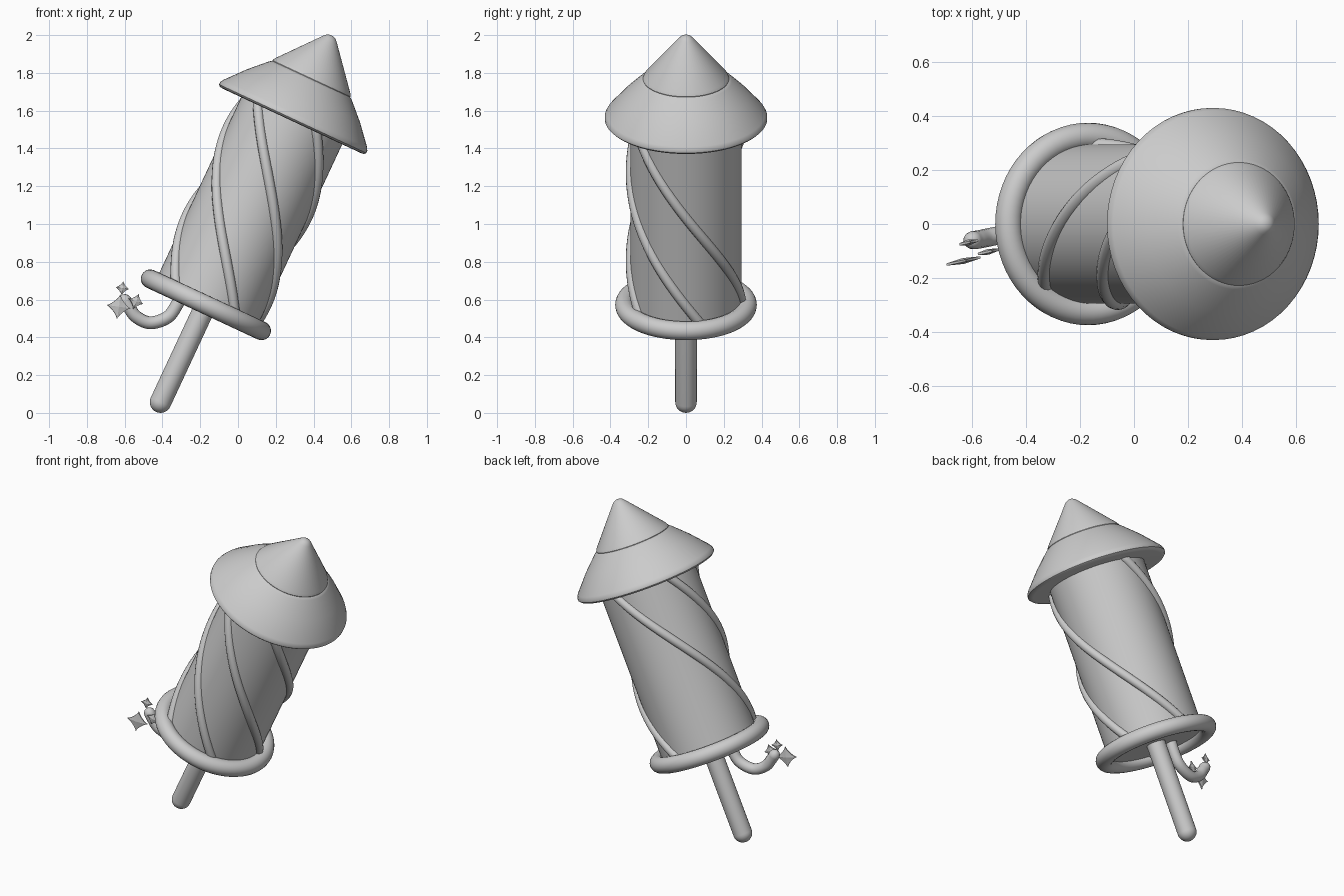
import bpy, bmesh
from math import sin, cos, pi, radians
from mathutils import Matrix, Vector

if "Cube" in bpy.data.objects:
    bpy.data.objects.remove(bpy.data.objects["Cube"])

# Tilted rocket frame: local z is the rocket axis, origin at the base ring
TILT = Matrix.Translation((-0.17, 0, 0.572)) @ Matrix.Rotation(radians(25), 4, 'Y')


def finish(obj, angle=40):
    bpy.ops.object.select_all(action='DESELECT')
    obj.select_set(True)
    bpy.context.view_layer.objects.active = obj
    bpy.ops.object.shade_smooth_by_angle(angle=radians(angle))
    return obj


def mesh_object(name, bm, matrix):
    bmesh.ops.recalc_face_normals(bm, faces=bm.faces)
    me = bpy.data.meshes.new(name)
    bm.to_mesh(me)
    bm.free()
    obj = bpy.data.objects.new(name, me)
    bpy.context.collection.objects.link(obj)
    obj.matrix_world = matrix
    return finish(obj)


def lathe(name, profile, segs=64):
    """Spin a (radius, height) profile around the rocket axis."""
    bm = bmesh.new()
    verts = [bm.verts.new((r, 0, h)) for r, h in profile]
    edges = [bm.edges.new(p) for p in zip(verts, verts[1:])]
    bmesh.ops.spin(bm, geom=verts + edges, cent=(0, 0, 0), axis=(0, 0, 1),
                   angle=2 * pi, steps=segs, use_merge=True)
    bmesh.ops.remove_doubles(bm, verts=bm.verts, dist=1e-5)
    return mesh_object(name, bm, TILT)


def tube(name, points, radius, matrix, order=4):
    """Round tube along a path with rounded ends."""
    pts = [Vector(p) for p in points]
    for end, inner in ((0, 1), (-1, -2)):
        d = (pts[end] - pts[inner]).normalized() * radius
        tip = [(pts[end] + d * sin(a), cos(a)) for a in (0.5, 1.0, 1.35, 1.55)]
        if end == 0:
            head = tip[::-1]
        else:
            tail = tip
    path = head + [(p, 1) for p in pts] + tail
    cu = bpy.data.curves.new(name, 'CURVE')
    cu.dimensions = '3D'
    cu.bevel_depth = radius
    cu.bevel_resolution = 4
    cu.use_fill_caps = True
    sp = cu.splines.new('POLY')
    sp.points.add(len(path) - 1)
    for q, (p, r) in zip(sp.points, path):
        q.co = (*p, 1)
        q.radius = max(r, 0.03)
    obj = bpy.data.objects.new(name, cu)
    bpy.context.collection.objects.link(obj)
    obj.matrix_world = matrix
    finish_target = obj
    bpy.ops.object.select_all(action='DESELECT')
    obj.select_set(True)
    bpy.context.view_layer.objects.active = obj
    bpy.ops.object.convert(target='MESH')
    return finish(bpy.context.view_layer.objects.active, 60)


def smooth_path(ctrl, n=8):
    """Catmull-Rom interpolation through the control points."""
    c = [Vector(p) for p in ctrl]
    c = [2 * c[0] - c[1]] + c + [2 * c[-1] - c[-2]]
    out = []
    for a, b, d, e in zip(c, c[1:], c[2:], c[3:]):
        for i in range(n):
            t = i / n
            out.append(0.5 * (2 * b + (d - a) * t + (2 * a - 5 * b + 4 * d - e) * t ** 2
                              + (3 * b - a - 3 * d + e) * t ** 3))
    return out + [c[-2]]


def sparkle(name, loc, size, roll):
    """Thin four-pointed star with concave sides, facing the front."""
    bm = bmesh.new()
    outline = []
    for i in range(32):
        a = 2 * pi * i / 32
        c, s = cos(a), sin(a)
        outline.append((size * abs(c) ** 2.6 * (1 if c > 0 else -1),
                        size * abs(s) ** 2.6 * (1 if s > 0 else -1)))
    front = [bm.verts.new((x, -0.004, z)) for x, z in outline]
    back = [bm.verts.new((x, 0.004, z)) for x, z in outline]
    mid = [bm.verts.new((0, y, 0)) for y in (-0.011, 0.011)]
    for i in range(32):
        j = (i + 1) % 32
        bm.faces.new((front[i], front[j], mid[0]))
        bm.faces.new((back[j], back[i], mid[1]))
        bm.faces.new((front[j], front[i], back[i], back[j]))
    rot = Matrix.Rotation(radians(12), 4, 'Z') @ Matrix.Rotation(radians(roll), 4, 'Y')
    return mesh_object(name, bm, Matrix.Translation(loc) @ rot)


# Main body
lathe("body", [(0, 0), (0.295, 0), (0.295, 1.09), (0, 1.09)])

# Two-tier nose
lathe("lower_nose_cone", [(0, 1.075), (0.40, 1.075), (0.42, 1.077), (0.43, 1.087), (0.43, 1.1),
                          (0.42, 1.118), (0.33, 1.222), (0.243, 1.308), (0.23, 1.318),
                          (0.21, 1.322), (0, 1.322)])
lathe("upper_nose_cone", [(0, 1.30), (0.21, 1.30), (0.224, 1.308), (0.228, 1.322), (0.22, 1.338),
                          (0.04, 1.553), (0.028, 1.565), (0.015, 1.572), (0, 1.574)])

# Ring around the base
bpy.ops.mesh.primitive_torus_add(major_radius=0.325, minor_radius=0.05,
                                 major_segments=64, minor_segments=20)
ring = bpy.context.object
ring.name = "base_ring"
ring.matrix_world = TILT
finish(ring)

# Guide stick with rounded end
R = 0.057
lathe("stick", [(0, 0.05), (R, 0.05)]
      + [(R * cos(i * pi / 16), -0.568 - R * sin(i * pi / 16)) for i in range(8)]
      + [(0, -0.568 - R)], 32)

# Four spiral ribs, leaving one gap at the back
for k, start in enumerate((-50, 22, 94, 166)):
    path = []
    for i in range(41):
        h = 0.01 + 1.08 * i / 40
        a = radians(start + 14 - 140 * h)
        path.append((0.292 * sin(a), -0.292 * cos(a), h))
    tube(f"spiral_rib_{k + 1}", path, 0.027, TILT)

# Curled fuse
tube("fuse", smooth_path([(-0.285, -0.01, 0.66), (-0.325, -0.015, 0.57), (-0.375, -0.02, 0.505),
                          (-0.465, -0.035, 0.477), (-0.54, -0.05, 0.51), (-0.58, -0.058, 0.565),
                          (-0.598, -0.06, 0.595)]), 0.034, Matrix.Identity(4))

# Sparks at the fuse tip
sparkle("spark_large", (-0.632, -0.137, 0.562), 0.065, 8)
sparkle("spark_top", (-0.612, -0.068, 0.66), 0.036, 8)
sparkle("spark_side", (-0.54, -0.103, 0.59), 0.042, 20)
